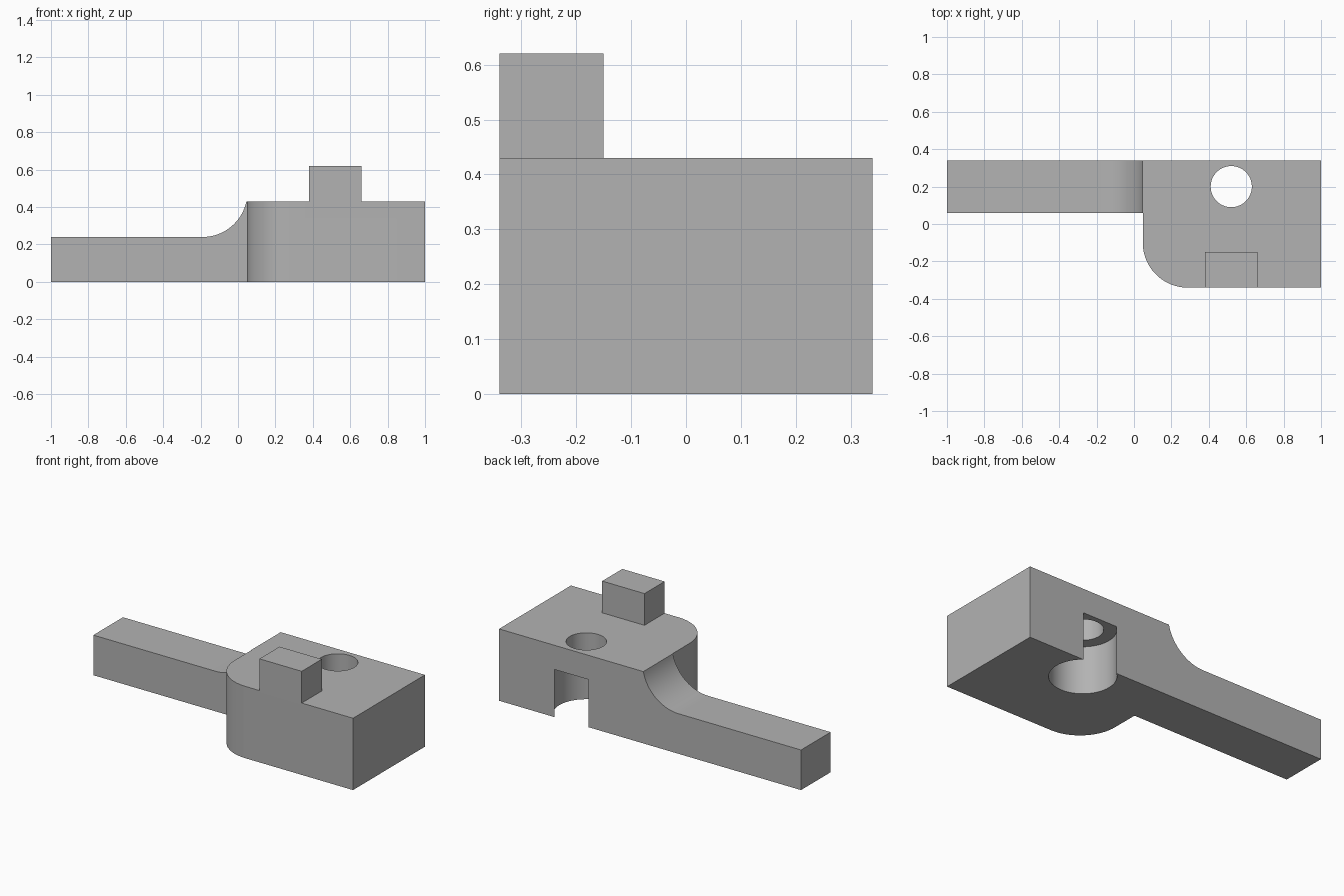
import bpy, bmesh
from math import cos, sin, pi, radians, asin
from mathutils import Vector

if "Cube" in bpy.data.objects:
    bpy.data.objects.remove(bpy.data.objects["Cube"])

grey = bpy.data.materials.new("plain_grey")
grey.use_nodes = True
colour = (0.45, 0.45, 0.45, 1)
grey.diffuse_color = colour
grey.node_tree.nodes["Principled BSDF"].inputs["Base Color"].default_value = colour


def arc(cx, cy, r, start, end, steps=24):
    return [(cx + r * cos(start + (end - start) * i / steps),
             cy + r * sin(start + (end - start) * i / steps)) for i in range(steps + 1)]


def extrude(name, points, offset):
    """Prism swept from a closed outline of 3D points."""
    bm = bmesh.new()
    face = bm.faces.new([bm.verts.new(p) for p in points])
    swept = bmesh.ops.extrude_face_region(bm, geom=[face])["geom"]
    bmesh.ops.translate(bm, vec=Vector(offset),
                        verts=[v for v in swept if isinstance(v, bmesh.types.BMVert)])
    bmesh.ops.recalc_face_normals(bm, faces=bm.faces)
    mesh = bpy.data.meshes.new(name)
    bm.to_mesh(mesh)
    bm.free()
    mesh.materials.append(grey)
    obj = bpy.data.objects.new(name, mesh)
    bpy.context.collection.objects.link(obj)
    return obj


def combine(target, other, operation):
    """Apply a boolean and discard the helper."""
    bpy.context.view_layer.objects.active = target
    mod = target.modifiers.new(operation.lower(), "BOOLEAN")
    mod.object, mod.operation, mod.solver = other, operation, "EXACT"
    bpy.ops.object.modifier_apply(modifier=mod.name)
    bpy.data.objects.remove(other)


left, right, front, back = 0.047, 1.0, -0.34, 0.34
top, arm_top, corner = 0.43, 0.24, 0.24

# Block with one rounded vertical corner
plan = arc(left + corner, front + corner, corner, pi, 1.5 * pi)
plan += [(right, front), (right, back), (left, back)]
body = extrude("clamp_body", [(x, y, 0) for x, y in plan], (0, 0, top))

# Arm with a concave fillet rising to the block top
fillet = 0.24
side = [(-1, 0), (-1, arm_top)]
side += arc(-0.19, arm_top + fillet, fillet, -pi / 2, -asin((arm_top + fillet - top) / fillet))
side += [(0.2, top), (0.2, 0)]
arm = extrude("arm", [(x, 0.06, z) for x, z in side], (0, back - 0.06, 0))
combine(body, arm, "UNION")

# Square lug flush with the front
lug_plan = [(0.38, front), (0.66, front), (0.66, -0.15), (0.38, -0.15)]
lug = extrude("lug", [(x, y, 0.3) for x, y in lug_plan], (0, 0, 0.32))
combine(body, lug, "UNION")

# Through hole, and a wider counterbore below that breaks out of the back
for name, radius, height in (("bolt_hole", 0.11, 0.6), ("counterbore", 0.18, 0.285)):
    circle = arc(0.52, 0.2, radius, 0, 2 * pi, 64)[:-1]
    cutter = extrude(name, [(x, y, -0.1) for x, y in circle], (0, 0, height + 0.1))
    combine(body, cutter, "DIFFERENCE")

# Merge coplanar faces and shade the curves smoothly
bm = bmesh.new()
bm.from_mesh(body.data)
bmesh.ops.remove_doubles(bm, verts=bm.verts, dist=0.0001)
bmesh.ops.dissolve_limit(bm, angle_limit=radians(0.5), verts=bm.verts, edges=bm.edges)
bm.to_mesh(body.data)
bm.free()
bpy.ops.object.select_all(action="DESELECT")
body.select_set(True)
bpy.context.view_layer.objects.active = body
bpy.ops.object.shade_smooth_by_angle(angle=radians(30))
